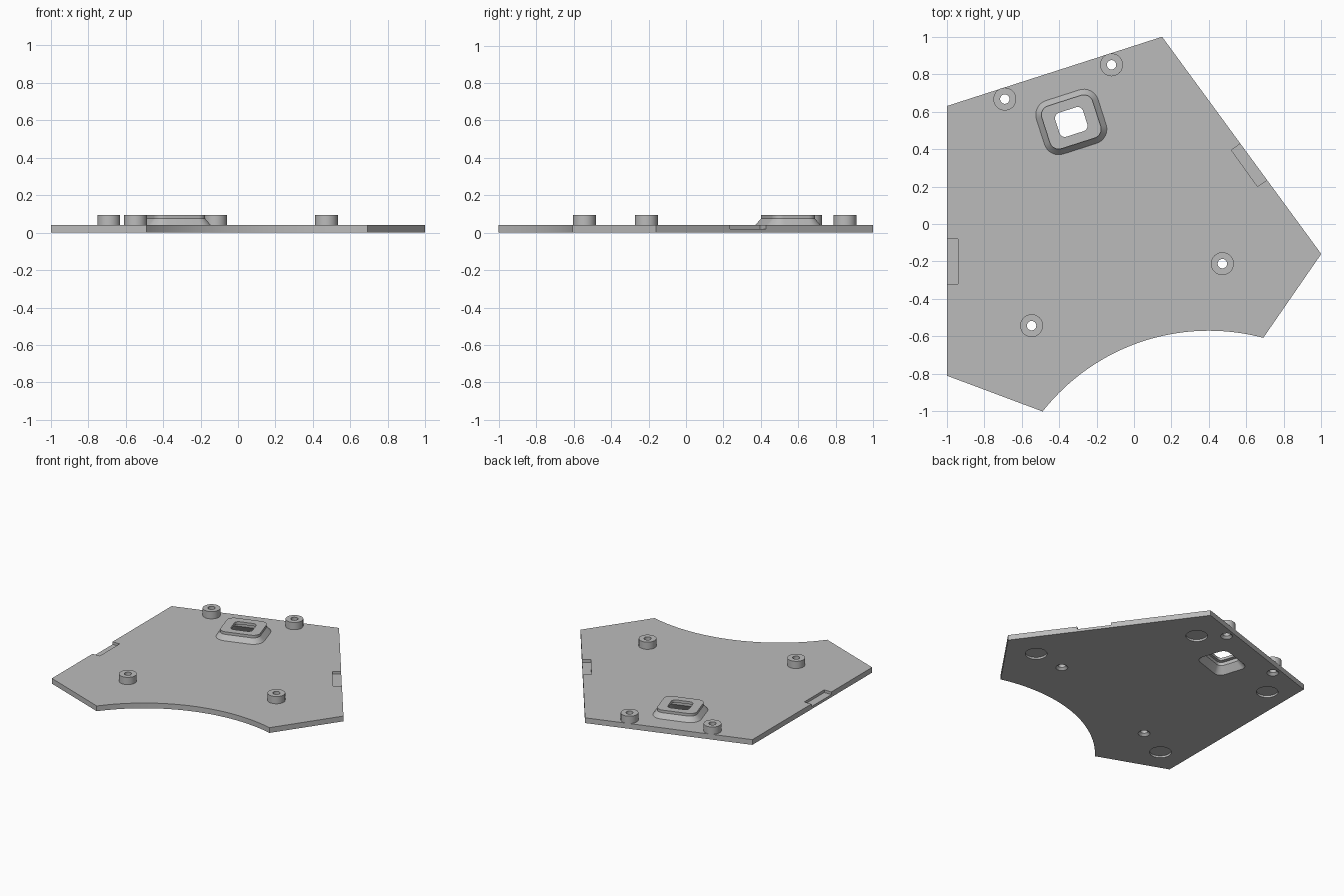
import bpy, bmesh, math
from mathutils import Matrix, Vector

if "Cube" in bpy.data.objects:
    bpy.data.objects.remove(bpy.data.objects["Cube"], do_unlink=True)

grey = bpy.data.materials.new("light grey")
grey.use_nodes = True
COLOUR = (0.5, 0.5, 0.5, 1)
grey.diffuse_color = COLOUR
grey.node_tree.nodes["Principled BSDF"].inputs["Base Color"].default_value = COLOUR

THICK, TOP = 0.04, 0.095
TILT = math.radians(17.8)


def loft(name, rings, closed=False):
    """Skin a list of equal-length point rings, capping the ends or joining them."""
    bm = bmesh.new()
    loops = [[bm.verts.new(p) for p in ring] for ring in rings]
    n = len(loops[0])
    pairs = list(zip(loops, loops[1:]))
    if closed:
        pairs.append((loops[-1], loops[0]))
    else:
        bm.faces.new(loops[0])
        bm.faces.new(loops[-1])
    for a, b in pairs:
        for i in range(n):
            j = (i + 1) % n
            bm.faces.new((a[i], a[j], b[j], b[i]))
    bmesh.ops.recalc_face_normals(bm, faces=bm.faces)
    mesh = bpy.data.meshes.new(name)
    bm.to_mesh(mesh)
    bm.free()
    mesh.materials.append(grey)
    obj = bpy.data.objects.new(name, mesh)
    bpy.context.collection.objects.link(obj)
    return obj


def circle(x, y, r, z, n=40):
    return [(x + r * math.cos(2 * math.pi * i / n),
             y + r * math.sin(2 * math.pi * i / n), z) for i in range(n)]


def rounded(ax, ay, r, z, steps=8):
    """Tilted rounded rectangle: corner centres at (ax, ay), corner radius r."""
    points = []
    for q, (sx, sy) in enumerate(((1, 1), (-1, 1), (-1, -1), (1, -1))):
        for i in range(steps + 1):
            a = math.pi / 2 * (q + i / steps)
            points.append(Vector((sx * ax + r * math.cos(a), sy * ay + r * math.sin(a), z)))
    turn = Matrix.Translation((-0.335, 0.545, 0)) @ Matrix.Rotation(TILT, 4, 'Z')
    return [turn @ p for p in points]


def prism(name, outline, z0, z1):
    return loft(name, [[(x, y, z) for x, y in outline] for z in (z0, z1)])


def cut(target, cutter):
    mod = target.modifiers.new("cut", 'BOOLEAN')
    mod.operation, mod.solver, mod.object = 'DIFFERENCE', 'EXACT', cutter
    deps = bpy.context.evaluated_depsgraph_get()
    mesh = bpy.data.meshes.new_from_object(target.evaluated_get(deps))
    target.modifiers.clear()
    target.data = mesh
    bpy.data.objects.remove(cutter, do_unlink=True)


def smooth(obj):
    bpy.ops.object.select_all(action='DESELECT')
    obj.select_set(True)
    bpy.context.view_layer.objects.active = obj
    bpy.ops.object.shade_smooth_by_angle(angle=math.radians(25))


# Plate with a concave arc along the front
cx, cy, rad = 0.4, -1.70, 1.13
a0, a1 = math.atan2(-0.61 - cy, 0.69 - cx), math.atan2(-1.0 - cy, -0.49 - cx)
outline = [(-1, 0.63), (0.15, 1), (1, -0.16)]
for i in range(41):
    a = a0 + (a1 - a0) * i / 40
    outline.append((cx + rad * math.cos(a), cy + rad * math.sin(a)))
outline.append((-1, -0.81))
plate = prism("base_plate", outline, 0, THICK)

# Half-depth notches in the two long side edges
cut(plate, prism("notch_cutter", [(-1.1, -0.32), (-0.94, -0.32), (-0.94, -0.08), (-1.1, -0.08)],
                 0.02, 0.1))
cut(plate, prism("notch_cutter", [(0.52, 0.395), (0.66, 0.2), (0.76, 0.27), (0.62, 0.465)],
                 0.02, 0.1))

# Shallow round foot recesses underneath
for x, y in ((0.04, 0.72), (-0.83, 0.44), (0.73, -0.18), (-0.8, -0.67)):
    cut(plate, loft("recess_cutter", [circle(x, y, 0.075, z) for z in (-0.05, 0.015)]))

# Hollow standoffs over countersunk screw holes
for k, (x, y) in enumerate(((-0.12, 0.85), (-0.69, 0.667), (0.472, -0.212), (-0.547, -0.543))):
    cut(plate, loft("screw_cutter", [circle(x, y, r, z) for r, z in
                                     ((0.057, -0.015), (0.025, 0.016), (0.025, 0.1))]))
    post = loft(f"standoff_{k + 1}", [circle(x, y, r, z) for r, z in (
        (0.061, THICK), (0.061, TOP), (0.025, TOP), (0.025, THICK))], closed=True)
    smooth(post)

# Raised connector collar, hollow below, with a rounded opening
AX, AY = 0.093, 0.07
cut(plate, loft("collar_cutter", [rounded(AX, AY, 0.05, z) for z in (-0.05, 0.1)]))
collar = loft("connector_collar", [
    rounded(AX, AY, 0.08, THICK), rounded(AX, AY, 0.05, 0.075), rounded(AX, AY, 0.05, TOP),
    rounded(0.048, 0.037, 0.03, TOP), rounded(0.048, 0.037, 0.03, 0.075),
    rounded(0.07, 0.05, 0.035, 0.075), rounded(0.07, 0.05, 0.035, 0.05),
    rounded(AX, AY, 0.05, 0)], closed=True)
smooth(collar)
smooth(plate)
